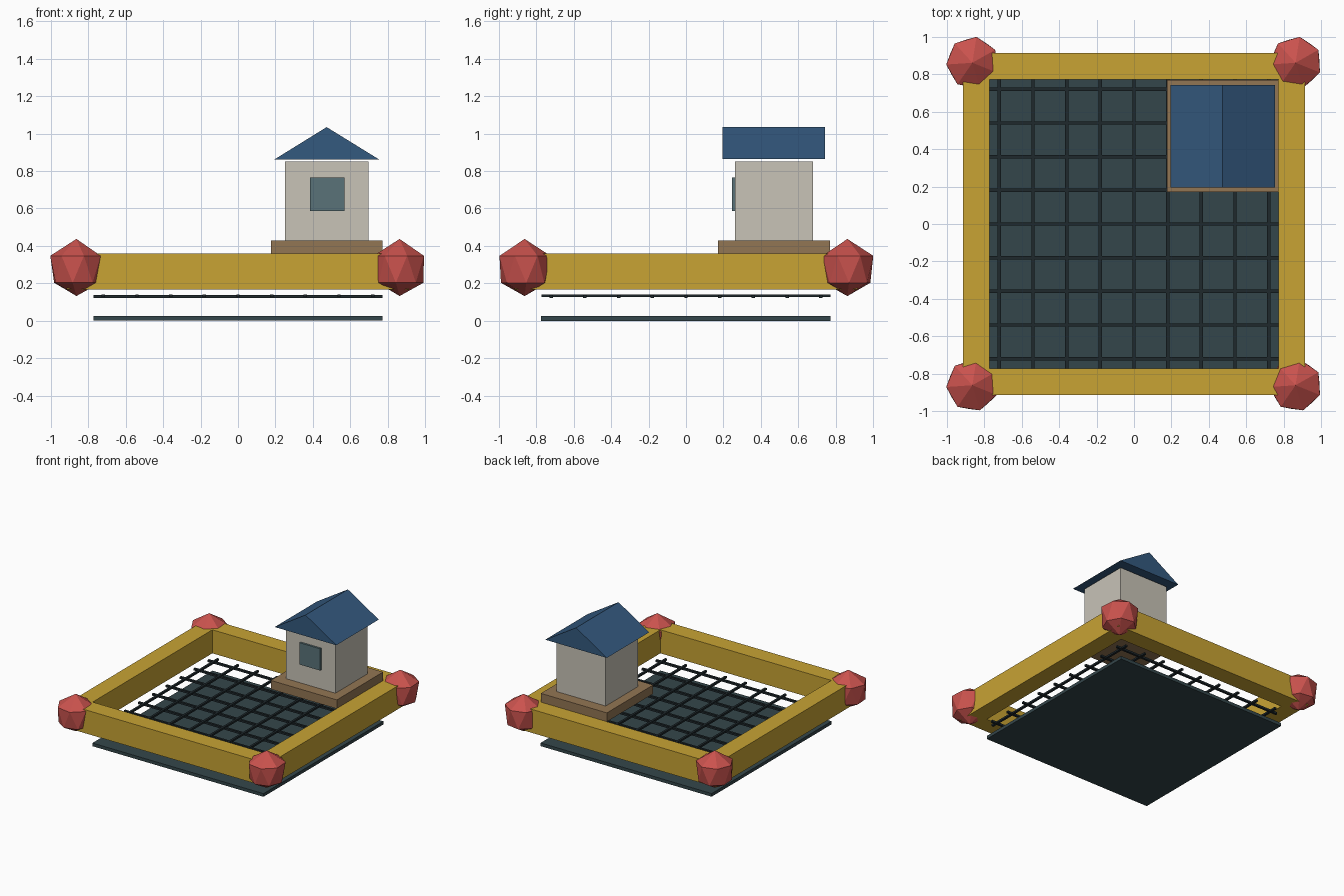
import bpy, math

if "Cube" in bpy.data.objects:
    bpy.data.objects.remove(bpy.data.objects["Cube"])


def material(name, rgb):
    m = bpy.data.materials.new(name)
    m.diffuse_color = (*rgb, 1)
    m.use_nodes = True
    m.node_tree.nodes["Principled BSDF"].inputs["Base Color"].default_value = m.diffuse_color
    return m


YELLOW = material("yellow rail", (0.578, 0.367, 0.034))
RED = material("red knob", (0.59, 0.085, 0.075))
BLUE = material("blue roof", (0.034, 0.1, 0.21))
STONE = material("pale wall", (0.578, 0.546, 0.474))
BROWN = material("brown base", (0.29, 0.18, 0.088))
GLASS = material("teal glass", (0.1, 0.17, 0.19))
SLATE = material("dark slate", (0.034, 0.061, 0.069))
BAR = material("near black bar", (0.013, 0.021, 0.025))


def mesh(name, verts, faces, mat):
    me = bpy.data.meshes.new(name)
    me.from_pydata(verts, [], faces)
    me.materials.append(mat)
    ob = bpy.data.objects.new(name, me)
    bpy.context.collection.objects.link(ob)
    return ob


def box(name, x, y, z, mat):
    verts = [(a, b, c) for c in z for b in y for a in x]
    faces = [(0, 2, 3, 1), (4, 5, 7, 6), (0, 1, 5, 4),
             (2, 6, 7, 3), (0, 4, 6, 2), (1, 3, 7, 5)]
    return mesh(name, verts, faces, mat)


# Floor plate and wire grid above it
box("floor_plate", (-0.773, 0.773), (-0.775, 0.773), (0, 0.026), SLATE)
for i in range(-4, 5):
    c = 0.18 * i
    box(f"grid_bar_lengthwise_{i + 5}", (c - 0.009, c + 0.009), (-0.773, 0.773), (0.126, 0.141), BAR)
    box(f"grid_bar_crosswise_{i + 5}", (-0.773, 0.773), (c - 0.009, c + 0.009), (0.121, 0.137), BAR)

# Four rails
OUT, INN, RZ = 0.915, 0.773, (0.168, 0.36)
box("front_rail", (-OUT, OUT), (-OUT, -INN), RZ, YELLOW)
box("back_rail", (-OUT, OUT), (INN, OUT), RZ, YELLOW)
box("left_rail", (-OUT, -INN), (-INN, INN), RZ, YELLOW)
box("right_rail", (INN, OUT), (-INN, INN), RZ, YELLOW)


# Faceted corner knobs: two twisted seven-sided rings between two points
def knob(name, cx, cy, n=7):
    step = 2 * math.pi / n
    verts = []
    for r, z, turn in ((0.14, 0.347, 0.0), (0.128, 0.203, 0.5)):
        for k in range(n):
            a = math.radians(29.6) + (k + turn) * step
            verts.append((cx + r * math.cos(a), cy + r * math.sin(a), z))
    verts += [(cx, cy, 0.437), (cx, cy, 0.132)]
    faces = []
    for k in range(n):
        j = (k + 1) % n
        faces += [(k, j, 2 * n), (n + k, j, k), (n + k, n + j, j), (n + j, n + k, 2 * n + 1)]
    mesh(name, verts, faces, RED)


for sy, row in ((-1, "front"), (1, "back")):
    for sx, side in ((-1, "left"), (1, "right")):
        knob(f"{row}_{side}_knob", sx * 0.864, sy * 0.862)

# Small house on its base in the back right corner
box("house_base", (0.176, 0.773), (0.172, 0.77), (0.358, 0.43), BROWN)
box("house_walls", (0.252, 0.697), (0.262, 0.677), (0.43, 0.852), STONE)
box("house_window", (0.385, 0.57), (0.246, 0.262), (0.587, 0.765), GLASS)

# Gable roof with the ridge running front to back
x0, xm, x1, y0, y1 = 0.196, 0.474, 0.753, 0.194, 0.742
mesh("house_roof",
     [(x, y, z) for y in (y0, y1) for x, z in ((x0, 0.863), (x1, 0.863), (xm, 1.035))],
     [(0, 1, 2), (3, 5, 4), (0, 3, 4, 1), (1, 4, 5, 2), (0, 2, 5, 3)], BLUE)
